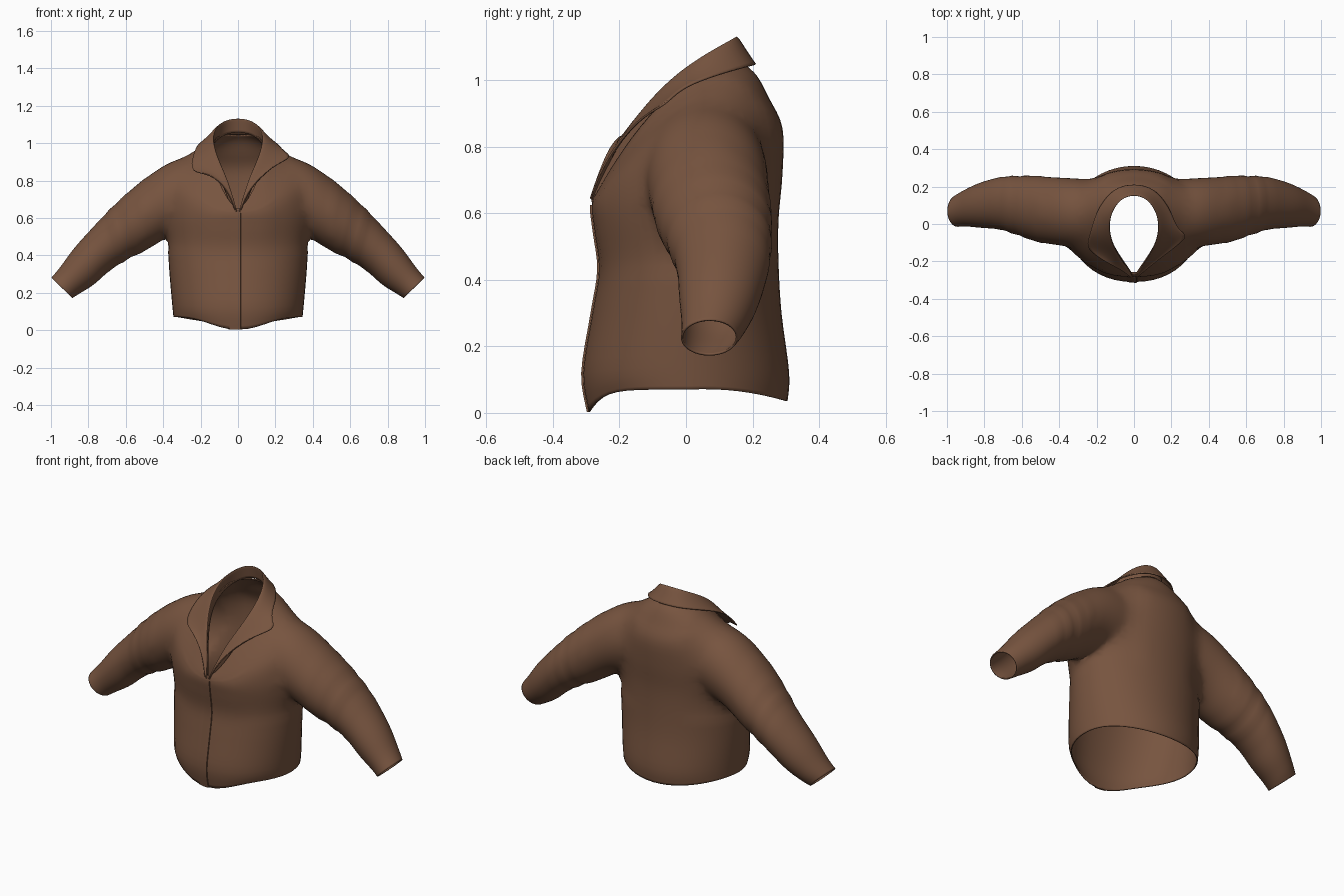
import bpy, bmesh, math
from mathutils import Vector

if "Cube" in bpy.data.objects:
    bpy.data.objects.remove(bpy.data.objects["Cube"])

fabric = bpy.data.materials.new("brown_fabric")
fabric.diffuse_color = (0.185, 0.089, 0.050, 1)
fabric.use_nodes = True
fabric.node_tree.nodes["Principled BSDF"].inputs["Base Color"].default_value = fabric.diffuse_color
cap_mat = bpy.data.materials.new("opening_cap")
N = 48


def spline(rows, t):
    """Catmull-Rom interpolation of parameter rows."""
    i = min(int(t), len(rows) - 2)
    u = t - i
    p = [rows[max(0, min(len(rows) - 1, i + k))] for k in (-1, 0, 1, 2)]
    return [0.5 * (2*b + (c-a)*u + (2*a-5*b+4*c-d)*u*u + (3*b-a-3*c+d)*u**3)
            for a, b, c, d in zip(*p)]


def loft(bm, rings):
    """Skin closed rings; end caps get material 1 so they can be removed later."""
    vs = [[bm.verts.new(p) for p in r] for r in rings]
    for a, b in zip(vs, vs[1:]):
        for i in range(N):
            bm.faces.new((a[i], a[(i+1) % N], b[(i+1) % N], b[i]))
    for r in (vs[0], vs[-1]):
        c = bm.verts.new(sum((v.co for v in r), Vector()) / N)
        for i in range(N):
            bm.faces.new((r[i], r[(i+1) % N], c)).material_index = 1


def make(name, bm, mats):
    bmesh.ops.recalc_face_normals(bm, faces=bm.faces)
    for f in bm.faces:
        f.smooth = True
    me = bpy.data.meshes.new(name)
    bm.to_mesh(me)
    bm.free()
    for m in mats:
        me.materials.append(m)
    ob = bpy.data.objects.new(name, me)
    bpy.context.collection.objects.link(ob)
    return ob


# Torso rings: half width, front y, back y, z at front / side / back, front narrowing
TORSO = [
    (.345, -.293, .305, .003, .07, .035, .92),
    (.352, -.31, .31, .12, .14, .12, .92),
    (.366, -.282, .287, .30, .30, .30, .92),
    (.376, -.262, .278, .43, .45, .45, .92),
    (.388, -.275, .278, .54, .57, .58, .92),
    (.388, -.283, .29, .60, .69, .72, .92),
    (.362, -.283, .29, .625, .835, .855, .95),
    (.29, -.281, .25, .635, .90, .945, 1.0),
    (.20, -.279, .215, .643, .937, 1.01, 1.1),
    (.137, -.275, .18, .65, .955, 1.045, 1.35),
]


def torso_ring(t):
    a, yf, yb, zf, zs, zb, p = spline(TORSO, t)
    flat = 1 + 3 * max(0, 1 - t)      # the hem only dips close to the front edge
    pts = []
    for i in range(N):
        th = 2 * math.pi * i / N
        c, s = math.cos(th), math.sin(th)
        q = p if c > 0 else 1
        x = a * math.copysign(abs(s) ** q, s)
        y = (yf + yb) / 2 + (yf - yb) / 2 * c
        k = c ** flat if c > 0 else c
        z = zs + (zf - zb) / 2 * k + ((zf + zb) / 2 - zs) * k * k
        pts.append(Vector((x, y, z)))
    return pts


# Sleeve rings: top x, z, bottom x, z, centre y, half depth
SLEEVE = [
    (.10, .86, .10, .60, .06, .13),
    (.24, .925, .25, .54, .06, .18),
    (.38, .895, .375, .495, .065, .185),
    (.53, .785, .47, .435, .078, .178),
    (.65, .68, .57, .39, .097, .160),
    (.75, .577, .68, .322, .11, .140),
    (.87, .445, .77, .245, .10, .120),
    (.95, .338, .845, .197, .085, .098),
    (.998, .28, .885, .172, .07, .085),
]


def sleeve_ring(t, side):
    tx, tz, bx, bz, cy, h = spline(SLEEVE, t)
    top, bot = Vector((tx, cy, tz)), Vector((bx, cy, bz))
    # soft elbow creases
    k = 1 + .018 * math.sin(t * 9) * math.exp(-((t - 4.2) / .8) ** 2)
    pts = []
    for i in range(N):
        th = 2 * math.pi * i / N
        p = (top + bot) / 2 + (top - bot) / 2 * math.cos(th) * k
        p.y += h * math.sin(th) * k
        p.x *= side
        pts.append(p)
    return pts


bm = bmesh.new()
loft(bm, [torso_ring(i / 4) for i in range(4 * (len(TORSO) - 1) + 1)])
body = make("jacket_body", bm, [fabric, cap_mat])
bm = bmesh.new()
for side in (-1, 1):
    loft(bm, [sleeve_ring(i / 5, side) for i in range(5 * (len(SLEEVE) - 1) + 1)])
sleeves = make("sleeves", bm, [fabric, cap_mat])

# Join sleeves to the torso, open the caps and soften the armhole seam
mod = body.modifiers.new("join", 'BOOLEAN')
mod.operation, mod.solver, mod.object = 'UNION', 'EXACT', sleeves
bpy.context.view_layer.objects.active = body
bpy.ops.object.modifier_apply(modifier="join")
bpy.data.objects.remove(sleeves)
bm = bmesh.new()
bm.from_mesh(body.data)
bmesh.ops.delete(bm, geom=[f for f in bm.faces if f.material_index == 1], context='FACES')
bmesh.ops.remove_doubles(bm, verts=bm.verts, dist=.003)
seam = [v for v in bm.verts if .17 < abs(v.co.x) < .5 and v.co.z > .42 and not v.is_boundary]
for _ in range(10):
    bmesh.ops.smooth_vert(bm, verts=seam, factor=.5, use_axis_x=True, use_axis_y=True, use_axis_z=True)
for f in bm.faces:
    f.smooth = True
bm.to_mesh(body.data)
bm.free()
body.data.materials.pop(index=1)
solid = body.modifiers.new("cloth", 'SOLIDIFY')
solid.thickness = .006

# Collar: fold ridge and outer edge from centre back to front; tips differ per side
RIDGE = [(0, .155, 1.14), (.07, .135, 1.128), (.12, .06, 1.085), (.132, -.02, 1.03),
         (.118, -.09, .965), (.09, -.15, .895), (.056, -.205, .815), (.026, -.25, .715),
         (.006, -.282, .64)]
OUTER = [(0, .218, 1.05), (.11, .195, 1.045), (.19, .09, 1.018), (.222, 0, .985)]
TIPS = {-1: [(.24, -.07, .935), (.26, -.135, .842), (.15, -.205, .845)],
        1: [(.25, -.04, .955), (.295, -.07, .925), (.185, -.15, .885)]}
LAST = [(.055, -.252, .755), (.014, -.289, .645)]


def station(side, r, o):
    r, o = Vector(r), Vector(o)
    base = r + Vector((r.x * .06, .014, -.08))
    pts = [base, r.lerp(base, .3), r, r.lerp(o, .2) + Vector((0, 0, .006)), r.lerp(o, .6), o]
    return [Vector((p.x * side, p.y, p.z)) for p in pts]


rows = {s: [station(s, r, o) for r, o in zip(RIDGE, OUTER + TIPS[s] + LAST)] for s in (-1, 1)}
bm = bmesh.new()
grid = [[bm.verts.new(p) for p in r] for r in rows[-1][::-1] + rows[1][1:]]
for a, b in zip(grid, grid[1:]):
    for i in range(len(a) - 1):
        bm.faces.new((a[i], a[i+1], b[i+1], b[i]))
crease = bm.edges.layers.float.new("crease_edge")     # keep the collar points crisp
for e in bm.edges:
    if e.is_boundary:
        e[crease] = .8
collar = make("collar", bm, [fabric])
sub = collar.modifiers.new("round", 'SUBSURF')
sub.levels = sub.render_levels = 2
solid = collar.modifiers.new("cloth", 'SOLIDIFY')
solid.thickness = .006

# Overlapping front edge, following the torso's centre-front line
bm = bmesh.new()
prev = None
for i in range(25):
    p = torso_ring(i / 24 * 6)[0]
    cur = [bm.verts.new((x, p.y - d, p.z)) for x, d in ((-.05, -.004), (-.02, .003), (.014, .005), (.016, -.003))]
    if prev:
        for k in range(3):
            bm.faces.new((prev[k], prev[k+1], cur[k+1], cur[k]))
    prev = cur
placket = make("front_placket", bm, [fabric])

for ob in (body, collar, placket):
    bpy.ops.object.select_all(action='DESELECT')
    ob.select_set(True)
    bpy.context.view_layer.objects.active = ob
    bpy.ops.object.shade_smooth_by_angle(angle=math.radians(50))
